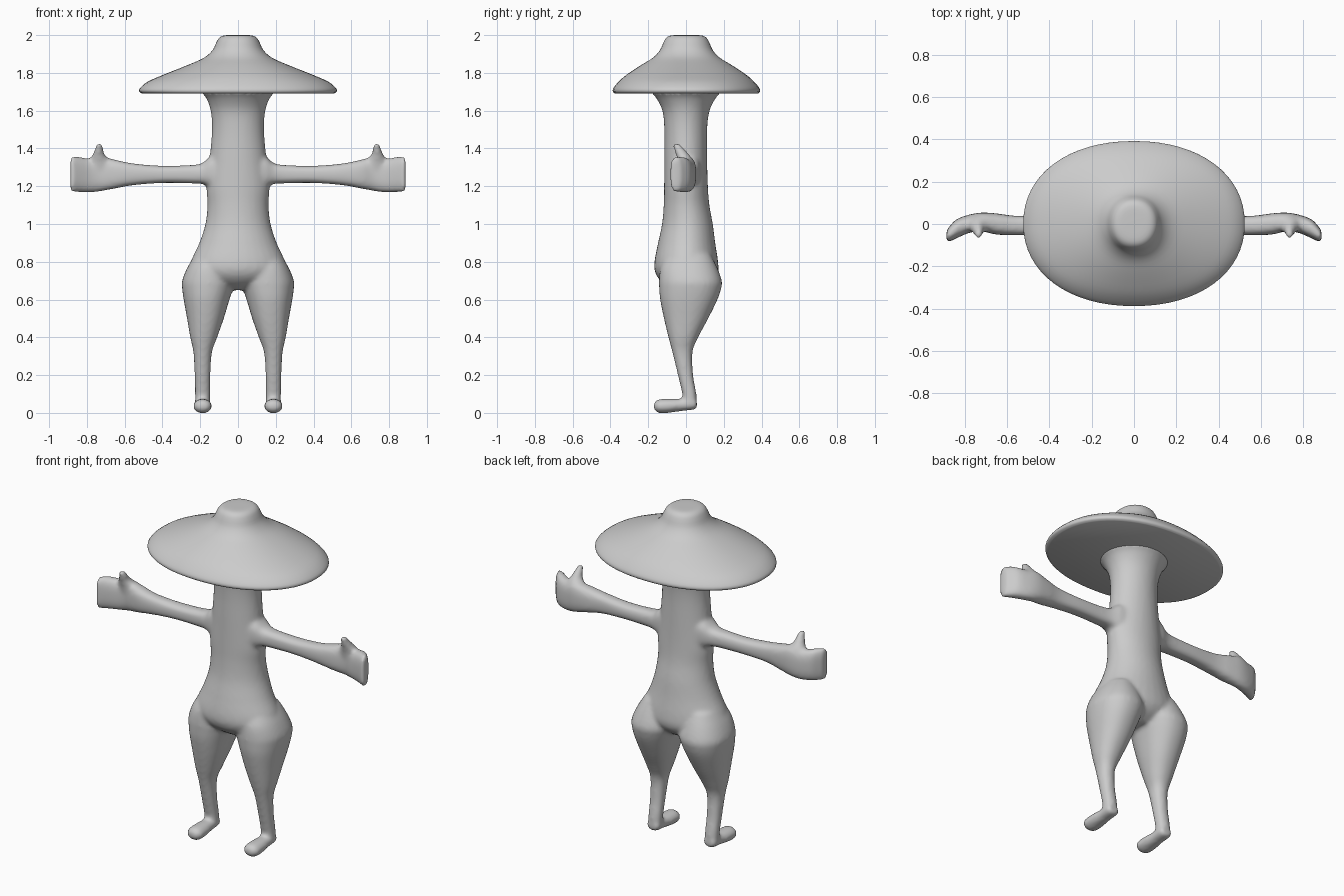
import bpy, bmesh, math
from mathutils import Vector

grey = bpy.data.materials.new("plain grey")
grey.diffuse_color = (0.6, 0.6, 0.6, 1)


def spline(rows, steps):
    """Resample rows of numbers along a smooth curve."""
    out = []
    for i in range(len(rows) - 1):
        a, b, c, d = (rows[min(max(i + k, 0), len(rows) - 1)] for k in (-1, 0, 1, 2))
        for s in range(steps):
            t = s / steps
            out.append([q + 0.5 * t * (r - p + t * (2 * p - 5 * q + 4 * r - s4 + t * (3 * (q - r) + s4 - p)))
                        for p, q, r, s4 in zip(a, b, c, d)])
    out.append(rows[-1])
    return out


def loft(bm, rows, axes, sign=1, power=2.0, sides=32, steps=4):
    """Rows hold (position, u min, u max, v min, v max); axes name the along, u and v axes."""
    rings = []
    for t, u0, u1, v0, v1 in spline(rows, steps):
        ring = []
        for k in range(sides):
            a = 2 * math.pi * k / sides
            c, s = math.cos(a), math.sin(a)
            p = Vector()
            p[axes[0]] = t
            p[axes[1]] = (u0 + u1) / 2 + (u1 - u0) / 2 * math.copysign(abs(c) ** (2 / power), c)
            p[axes[2]] = (v0 + v1) / 2 + (v1 - v0) / 2 * math.copysign(abs(s) ** (2 / power), s)
            p.x *= sign
            ring.append(bm.verts.new(p))
        rings.append(ring)
    faces = [bm.faces.new(rings[0]), bm.faces.new(rings[-1])]
    for r, q in zip(rings, rings[1:]):
        for k in range(sides):
            n = (k + 1) % sides
            faces.append(bm.faces.new((r[k], r[n], q[n], q[k])))
    bmesh.ops.recalc_face_normals(bm, faces=faces)


def finish(name, bm):
    me = bpy.data.meshes.new(name)
    bm.to_mesh(me)
    bm.free()
    me.materials.append(grey)
    ob = bpy.data.objects.new(name, me)
    bpy.context.collection.objects.link(ob)
    bpy.context.view_layer.objects.active = ob
    ob.select_set(True)
    bpy.ops.object.shade_smooth_by_angle(angle=math.radians(40))
    ob.select_set(False)
    return ob


X, Y, Z = 0, 1, 2
body = bmesh.new()

# torso with flared neck
loft(body, [
    (1.70, -.20, .20, -.19, .19), (1.67, -.17, .17, -.16, .16),
    (1.60, -.145, .145, -.125, .125), (1.50, -.138, .138, -.115, .112),
    (1.35, -.15, .15, -.115, .112), (1.20, -.166, .166, -.116, .116),
    (1.10, -.162, .162, -.118, .124), (1.00, -.173, .173, -.127, .142),
    (0.90, -.205, .205, -.148, .155), (0.80, -.25, .25, -.167, .17),
    (0.74, -.25, .25, -.162, .17), (0.69, -.19, .19, -.125, .14),
    (0.65, -.08, .08, -.06, .08)], (Z, X, Y))

for side in (1, -1):
    # leg
    loft(body, [
        (0.84, .06, .225, -.10, .13), (0.77, .03, .268, -.135, .165),
        (0.70, .015, .296, -.143, .19), (0.66, .025, .296, -.142, .187),
        (0.60, .045, .288, -.137, .167), (0.50, .075, .27, -.117, .118),
        (0.40, .11, .253, -.093, .065), (0.32, .138, .236, -.072, .034),
        (0.20, .146, .23, -.043, .038), (0.10, .147, .228, -.02, .055),
        (0.04, .147, .228, -.015, .056)], (Z, X, Y), side, 2.2)
    # foot
    loft(body, [
        (.058, .165, .21, .03, .06), (.045, .147, .228, .017, .078),
        (-.02, .146, .229, .01, .075), (-.09, .139, .236, .0, .075),
        (-.14, .14, .235, -.002, .073), (-.16, .15, .225, .008, .063),
        (-.171, .17, .205, .022, .048)], (Y, X, Z), side)
    # arm and mitten hand
    loft(body, [
        (.10, -.08, .08, 1.18, 1.38), (.15, -.07, .07, 1.195, 1.355),
        (.19, -.055, .055, 1.212, 1.322), (.25, -.048, .045, 1.215, 1.312),
        (.40, -.048, .042, 1.217, 1.308), (.55, -.053, .038, 1.206, 1.32),
        (.65, -.05, .05, 1.188, 1.34), (.72, -.035, .054, 1.175, 1.355),
        (.78, -.042, .044, 1.167, 1.345), (.84, -.068, .022, 1.168, 1.355),
        (.875, -.085, -.015, 1.17, 1.356), (.887, -.085, -.03, 1.18, 1.346)],
        (X, Y, Z), side, 2.7)
    # thumb
    loft(body, [
        (1.28, .67, .79, -.035, .04), (1.34, .685, .785, -.045, .035),
        (1.37, .708, .768, -.055, .015), (1.40, .714, .757, -.065, -.012),
        (1.42, .718, .75, -.068, -.03), (1.428, .726, .743, -.06, -.04)],
        (Z, X, Y), side)

body_ob = finish("body", body)
remesh = body_ob.modifiers.new("blend", 'REMESH')
remesh.mode = 'VOXEL'
remesh.voxel_size = 0.011
remesh.use_smooth_shade = True
soften = body_ob.modifiers.new("soften", 'SMOOTH')
soften.factor = 0.5
soften.iterations = 7

# wide oval cap: (height, half width, half depth)
cap = bmesh.new()
outline = [
    (2.0, .03, .03), (1.998, .075, .08), (1.985, .10, .105), (1.96, .115, .12),
    (1.92, .135, .138), (1.88, .18, .175), (1.84, .27, .24), (1.79, .395, .315),
    (1.755, .475, .355), (1.72, .518, .384), (1.70, .522, .387), (1.69, .505, .375)]
loft(cap, [(z, -w, w, -d, d + .004) for z, w, d in outline], (Z, X, Y),
     power=2.15, sides=64, steps=3)
finish("cap", cap)
